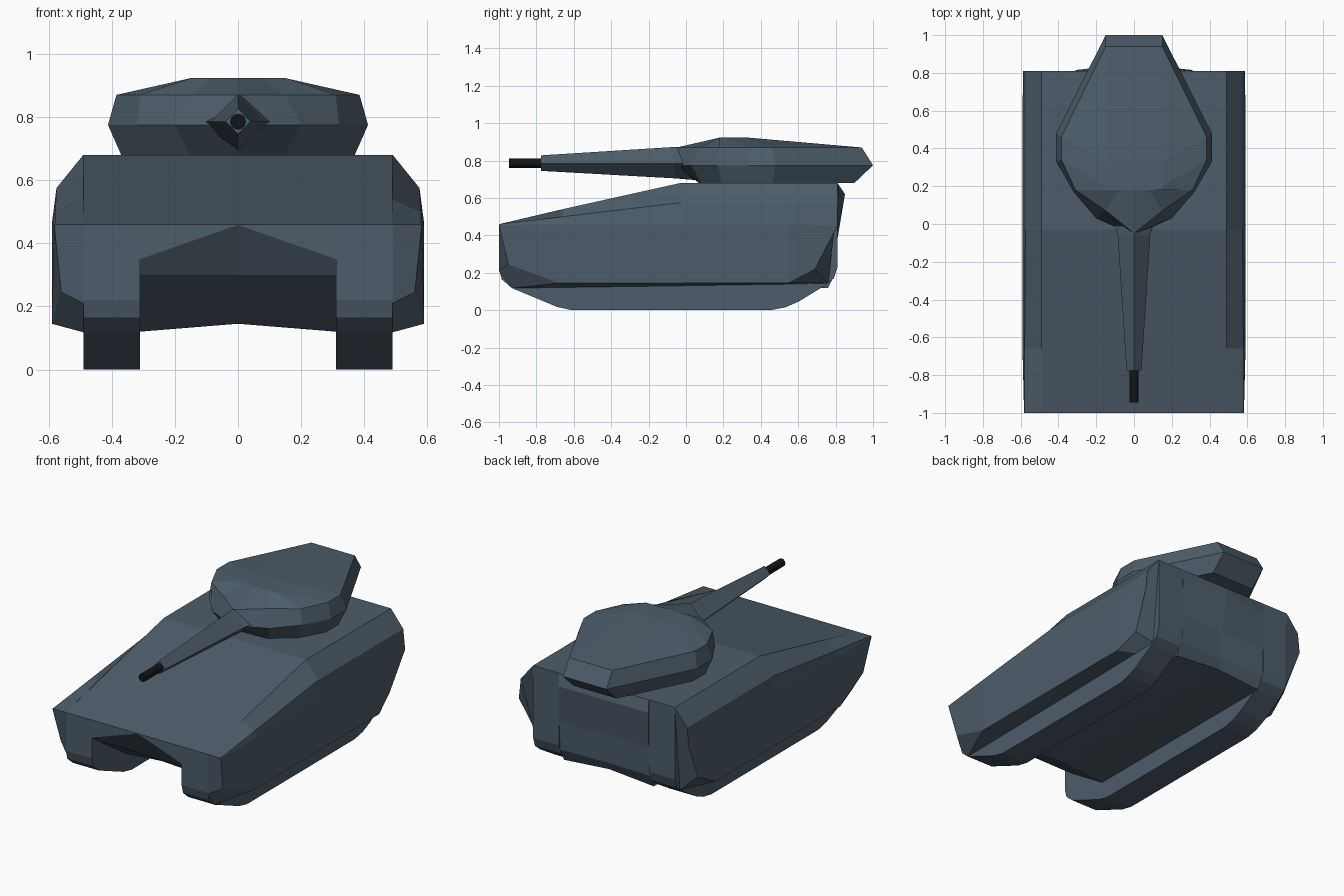
import bpy, bmesh
from math import pi
from mathutils import Matrix

if "Cube" in bpy.data.objects:
    bpy.data.objects.remove(bpy.data.objects["Cube"])


def material(name, rgb):
    m = bpy.data.materials.new(name)
    m.diffuse_color = (*rgb, 1)
    m.use_nodes = True
    m.node_tree.nodes["Principled BSDF"].inputs["Base Color"].default_value = m.diffuse_color
    return m


STEEL = material("slate", (0.075, 0.11, 0.145))
BLACK = material("black", (0.006, 0.007, 0.008))


def finish(name, bm, mat, mirror=False):
    bmesh.ops.remove_doubles(bm, verts=bm.verts, dist=0.0005)
    bmesh.ops.recalc_face_normals(bm, faces=bm.faces)
    me = bpy.data.meshes.new(name)
    bm.to_mesh(me)
    bm.free()
    me.materials.append(mat)
    ob = bpy.data.objects.new(name, me)
    bpy.context.collection.objects.link(ob)
    if mirror:
        ob.modifiers.new("mirror", 'MIRROR')
    return ob


def loft(name, rings, mat=STEEL, mirror=False):
    """Skin closed rings of equal point count and cap both ends."""
    bm = bmesh.new()
    vs = [[bm.verts.new(p) for p in r] for r in rings]
    n = len(vs[0])
    for a, b in zip(vs, vs[1:]):
        for i in range(n):
            j = (i + 1) % n
            bm.faces.new((a[i], a[j], b[j], b[i]))
    bm.faces.new(vs[0][::-1])
    bm.faces.new(vs[-1])
    return finish(name, bm, mat, mirror)


def at_x(x, profile):
    return [(x, y, z) for y, z in profile]


# Track units with rounded lower ends, reaching up to the deck
track = [(-1, .46), (-1, .22), (-.985, .165), (-.93, .118), (-.69, .018), (-.61, 0),
         (.45, 0), (.53, .015), (.6, .045), (.74, .13), (.79, .17), (.81, .23),
         (.81, .68), (-.03, .68)]
loft("track_unit", [at_x(.31, track), at_x(.49, track)], mirror=True)

# Centre hull with undercut nose and peaked rear plate
side = [(-1, .46), (-1, .35), (-.93, .30), (-.66, .12), (.76, .12), (.80, .20),
        (.81, .38), (.815, .60), (.81, .68), (-.03, .68)]
mid = [(-1, .46), (-.999, .458), (-.93, .30), (-.66, .145), (.76, .145), (.79, .20),
       (.80, .38), (.85, .62), (.81, .68), (-.03, .68)]
loft("centre_hull", [at_x(-.31, side), at_x(0, mid), at_x(.31, side)])

# Side armour: each ring runs from deck edge over the shoulder to the lower lip
loft("side_armour", [
    [(.49, -1, .46), (.58, -1, .46), (.582, -1, .455), (.56, -.95, .245), (.49, -1, .21)],
    [(.49, -.66, .54), (.579, -.66, .50), (.59, -.66, .46), (.59, -.68, .145), (.49, -.93, .118)],
    [(.49, -.03, .68), (.575, -.03, .575), (.59, -.03, .46), (.59, -.03, .145), (.49, -.07, .13)],
    [(.49, .55, .68), (.575, .55, .575), (.59, .55, .46), (.59, .55, .145), (.49, .60, .14)],
    [(.49, .81, .68), (.575, .81, .575), (.588, .81, .45), (.565, .69, .22), (.49, .76, .145)],
], mirror=True)


def turret_ring(z, half):
    right = [(x, y, z) for x, y in half]
    return right + [(-x, y, z) for x, y in reversed(half) if x]


# Turret: half outlines from rear to nose
loft("turret", [
    turret_ring(.68, [(.15, .90), (.37, .46), (.37, .34), (.29, .19), (.15, .08), (0, .07)]),
    turret_ring(.775, [(.15, 1.0), (.412, .48), (.412, .33), (.32, .17), (.20, .03), (0, -.06)]),
    turret_ring(.87, [(.15, .94), (.385, .46), (.385, .34), (.31, .18), (.15, .07), (0, -.05)]),
    turret_ring(.923, [(.15, .33), (.15, .328), (.15, .20), (.15, .18), (.08, .18), (0, .18)]),
])


def diamond(y, w, low, high):
    return [(w, y, .785), (0, y, high), (-w, y, .785), (0, y, low)]


# Tapered four-sided gun sleeve, buried in the turret
loft("gun_sleeve", [diamond(.12, .14, .69, .86), diamond(-.06, .086, .705, .873),
                    diamond(-.775, .04, .745, .828)])

# Muzzle
bm = bmesh.new()
bmesh.ops.create_cone(bm, cap_ends=True, segments=12, radius1=.025, radius2=.025, depth=.2,
                      matrix=Matrix.Translation((0, -.845, .785)) @ Matrix.Rotation(pi / 2, 4, 'X'))
finish("muzzle", bm, BLACK)
